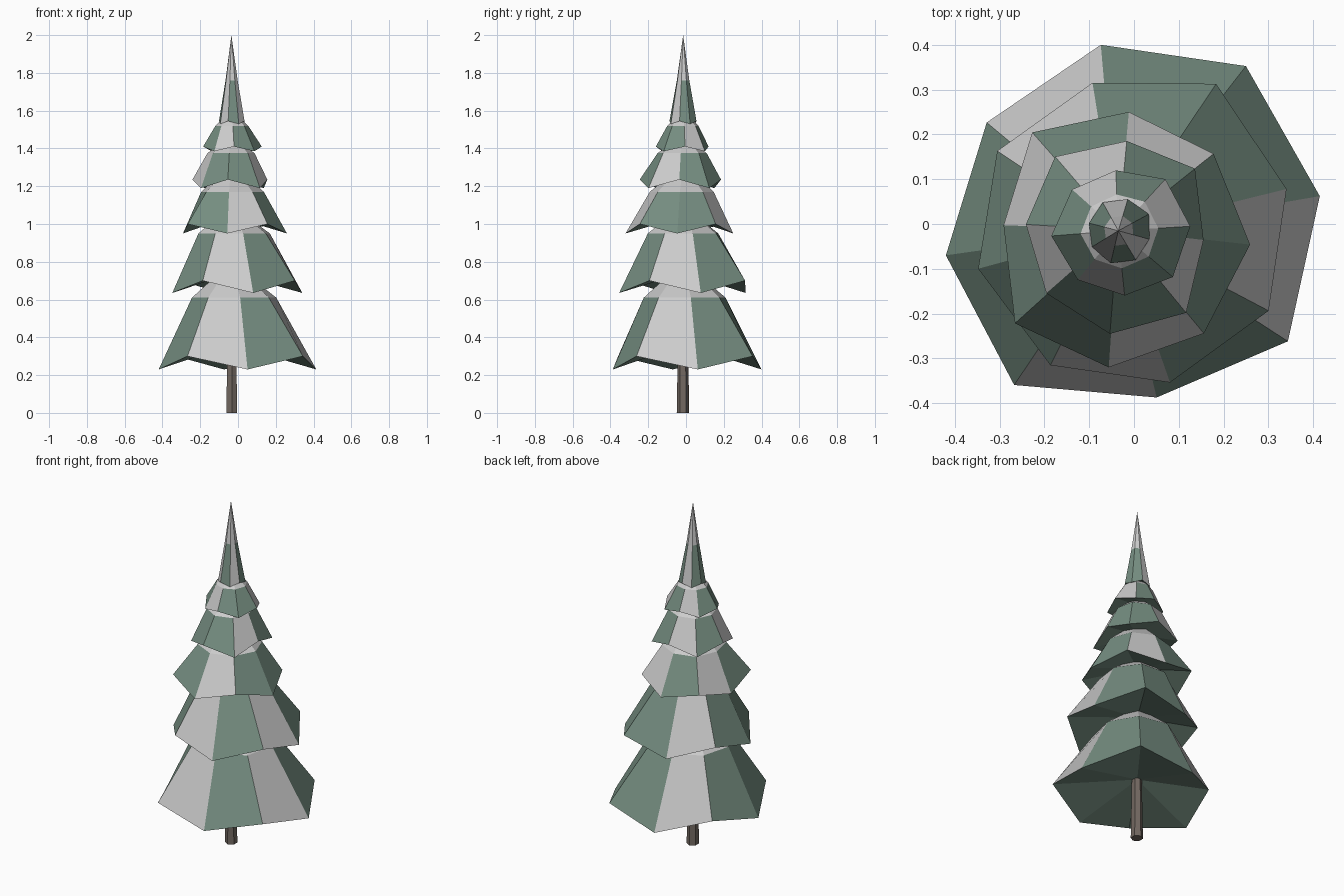
import bpy, bmesh, math

if "Cube" in bpy.data.objects:
    bpy.data.objects.remove(bpy.data.objects["Cube"])


def material(name, rgb):
    m = bpy.data.materials.new(name)
    m.diffuse_color = (*rgb, 1)
    m.use_nodes = True
    m.node_tree.nodes["Principled BSDF"].inputs["Base Color"].default_value = m.diffuse_color
    return m


GREEN = material("needles", (0.18, 0.27, 0.22))
SNOW = material("frost", (0.8, 0.8, 0.8))
BARK = material("bark", (0.17, 0.14, 0.12))


def finish(name, bm, mats):
    bmesh.ops.recalc_face_normals(bm, faces=bm.faces)
    me = bpy.data.meshes.new(name)
    bm.to_mesh(me)
    bm.free()
    for m in mats:
        me.materials.append(m)
    ob = bpy.data.objects.new(name, me)
    bpy.context.collection.objects.link(ob)


def tier(name, centre, phase, radii, z_even, z_odd, shoulder, tip, hollow, frosted):
    """Eight-sided skirt: zigzag rim, shoulder ring, pointed top, hollow underside."""
    bm = bmesh.new()
    cx, cy = centre
    tx, ty = -0.035, -0.015          # leaning axis at the top of every tier
    mean = sum(radii) / 8
    rim, ring = [], []
    for k, r in enumerate(radii):
        a = math.radians(phase + 45 * k)
        c, s = math.cos(a), math.sin(a)
        rim.append(bm.verts.new((cx + r * c, cy + r * s, z_odd if k % 2 else z_even)))
        q = shoulder[0] * (0.5 + 0.5 * r / mean)
        ring.append(bm.verts.new(((cx + tx) / 2 + q * c, (cy + ty) / 2 + q * s, shoulder[1])))
    top = bm.verts.new((tx, ty, tip))
    under = bm.verts.new((tx, ty, hollow))
    for k in range(8):
        j = (k + 1) % 8
        side = bm.faces.new((rim[k], rim[j], ring[j], ring[k]))
        side.material_index = 1 if k in frosted else 0
        bm.faces.new((ring[k], ring[j], top)).material_index = 1
        bm.faces.new((rim[j], rim[k], under))
    finish(name, bm, (GREEN, SNOW))


# Foliage tiers, bottom to top
tier("foliage_tier_1", (-0.01, -0.005), 9,
     (.43, .442, .41, .394, .415, .438, .387, .437),
     0.23, 0.30, (0.225, 0.61), 0.80, 0.36, (2, 5, 7))
tier("foliage_tier_2", (-0.008, -0.012), 14.5,
     (.36, .377, .338, .345, .351, .352, .353, .358),
     0.635, 0.70, (0.195, 0.95), 1.10, 0.74, (2, 5, 7))
tier("foliage_tier_3", (-0.033, -0.023), -4.5,
     (.293, .277, .274, .299, .259, .306, .298, .291),
     0.95, 1.00, (0.17, 1.17), 1.32, 1.04, (1, 3, 6))
tier("foliage_tier_4", (-0.034, -0.019), -5,
     (.19, .222, .205, .221, .208, .211, .227, .234),
     1.235, 1.19, (0.13, 1.375), 1.47, 1.25, (2, 4, 7))
tier("foliage_tier_5", (-0.031, -0.016), 4,
     (.157, .154, .136, .142, .154, .144, .144, .156),
     1.41, 1.385, (0.085, 1.52), 1.60, 1.43, (0, 2, 5))

# Pointed top
tier("spire", (-0.033, -0.016), 30,
     (.076, .074, .074, .07, .07, .074, .074, .07),
     1.53, 1.545, (0.034, 1.76), 2.0, 1.56, (1, 4, 6))

# Trunk
bm = bmesh.new()
bmesh.ops.create_cone(bm, cap_ends=True, segments=6, radius1=0.033, radius2=0.026, depth=0.42)
bmesh.ops.translate(bm, verts=bm.verts, vec=(-0.033, -0.016, 0.21))
finish("trunk", bm, (BARK,))
